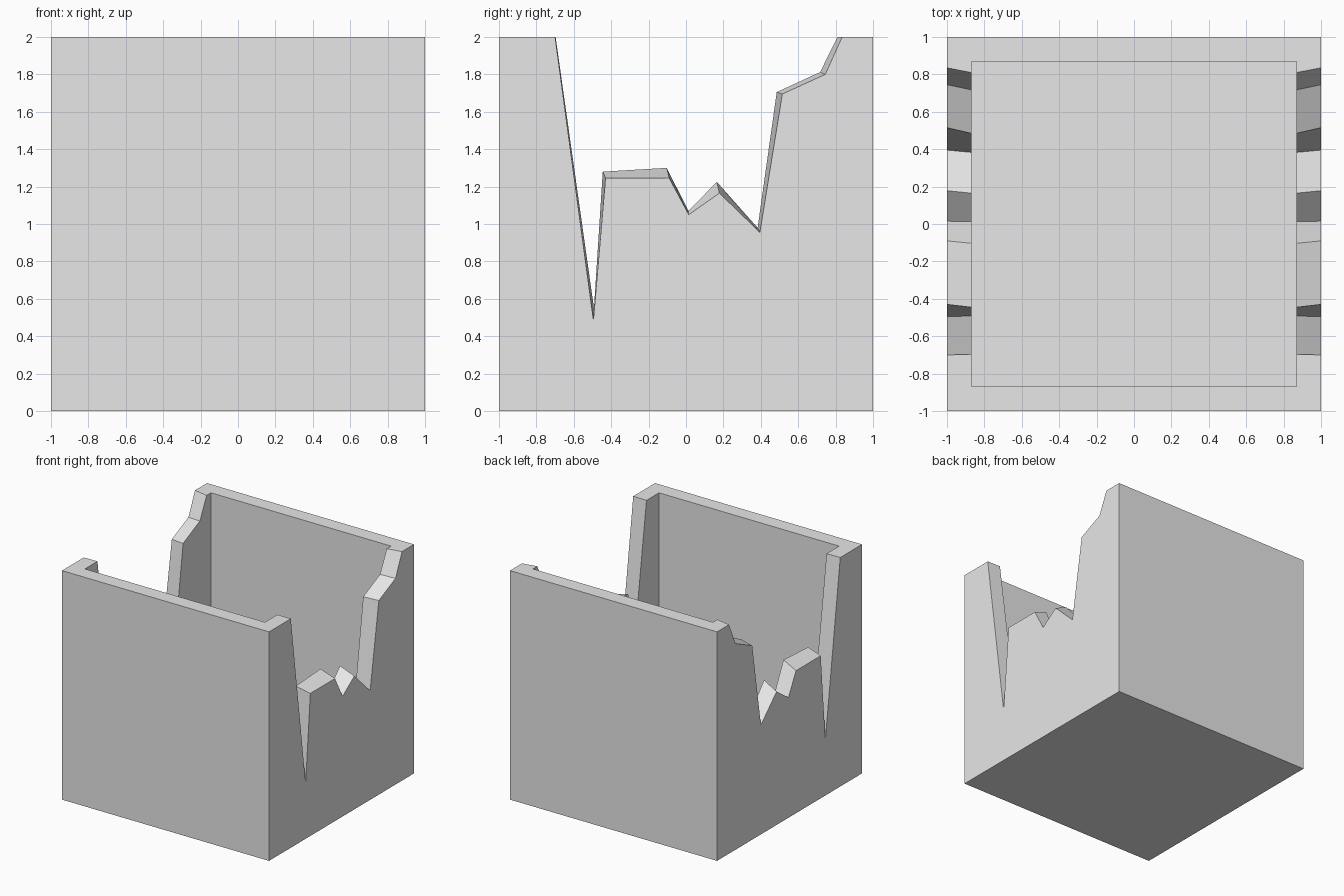
import bpy, bmesh

if "Cube" in bpy.data.objects:
    bpy.data.objects.remove(bpy.data.objects["Cube"])

HALF, INNER, TOP, FLOOR = 1.0, 0.87, 2.0, 0.13

# Broken side edge from back to front as (y, z): outer and inner skin of the wall
OUTER_EDGE = [(0.835, 2), (0.745, 1.80), (0.515, 1.695), (0.395, 0.955), (0.178, 1.165),
              (0.015, 1.05), (-0.09, 1.245), (-0.43, 1.245), (-0.495, 0.485), (-0.70, 2)]
INNER_EDGE = [(0.81, 2), (0.717, 1.812), (0.485, 1.705), (0.383, 0.98), (0.165, 1.225),
              (0.013, 1.07), (-0.103, 1.30), (-0.445, 1.28), (-0.492, 0.55), (-0.697, 2)]

bm = bmesh.new()


def skin(x, bottom, edge):
    """One broken wall face; returns its bottom, top and edge vertices."""
    y = abs(x)
    bf, bb, tb, tf = [bm.verts.new((x, *p)) for p in
                      ((-y, bottom), (y, bottom), (y, TOP), (-y, TOP))]
    broken = [bm.verts.new((x, *p)) for p in edge]
    bm.faces.new([bf, bb, tb, *broken, tf])
    return bf, bb, tb, tf, broken


# Side walls with jagged break surfaces
outer, inner = [], []
for s in (-1, 1):
    o = skin(s * HALF, 0, OUTER_EDGE)
    i = skin(s * INNER, FLOOR, INNER_EDGE)
    for k in range(len(OUTER_EDGE) - 1):
        bm.faces.new([o[4][k], o[4][k + 1], i[4][k + 1], i[4][k]])
    outer.append(o)
    inner.append(i)

# Front wall, back wall and floor, outside and inside
for a, b in (outer, inner):
    bm.faces.new([a[0], b[0], b[3], a[3]])
    bm.faces.new([a[1], b[1], b[2], a[2]])
    bm.faces.new([a[0], b[0], b[1], a[1]])

# Flat rims on the back and front walls, wrapping round the corners
for corner, end in ((2, 0), (3, -1)):
    (ol, orr), (il, ir) = outer, inner
    bm.faces.new([ol[corner], orr[corner], orr[4][end], ir[4][end],
                  ir[corner], il[corner], il[4][end], ol[4][end]])

bmesh.ops.recalc_face_normals(bm, faces=bm.faces[:])
mesh = bpy.data.meshes.new("broken_box")
bm.to_mesh(mesh)
bm.free()

# Plain grey colour
grey = bpy.data.materials.new("light_grey")
grey.diffuse_color = (0.8, 0.8, 0.8, 1)
grey.use_nodes = True
grey.node_tree.nodes["Principled BSDF"].inputs["Base Color"].default_value = grey.diffuse_color
mesh.materials.append(grey)
bpy.context.collection.objects.link(bpy.data.objects.new("broken_box", mesh))
